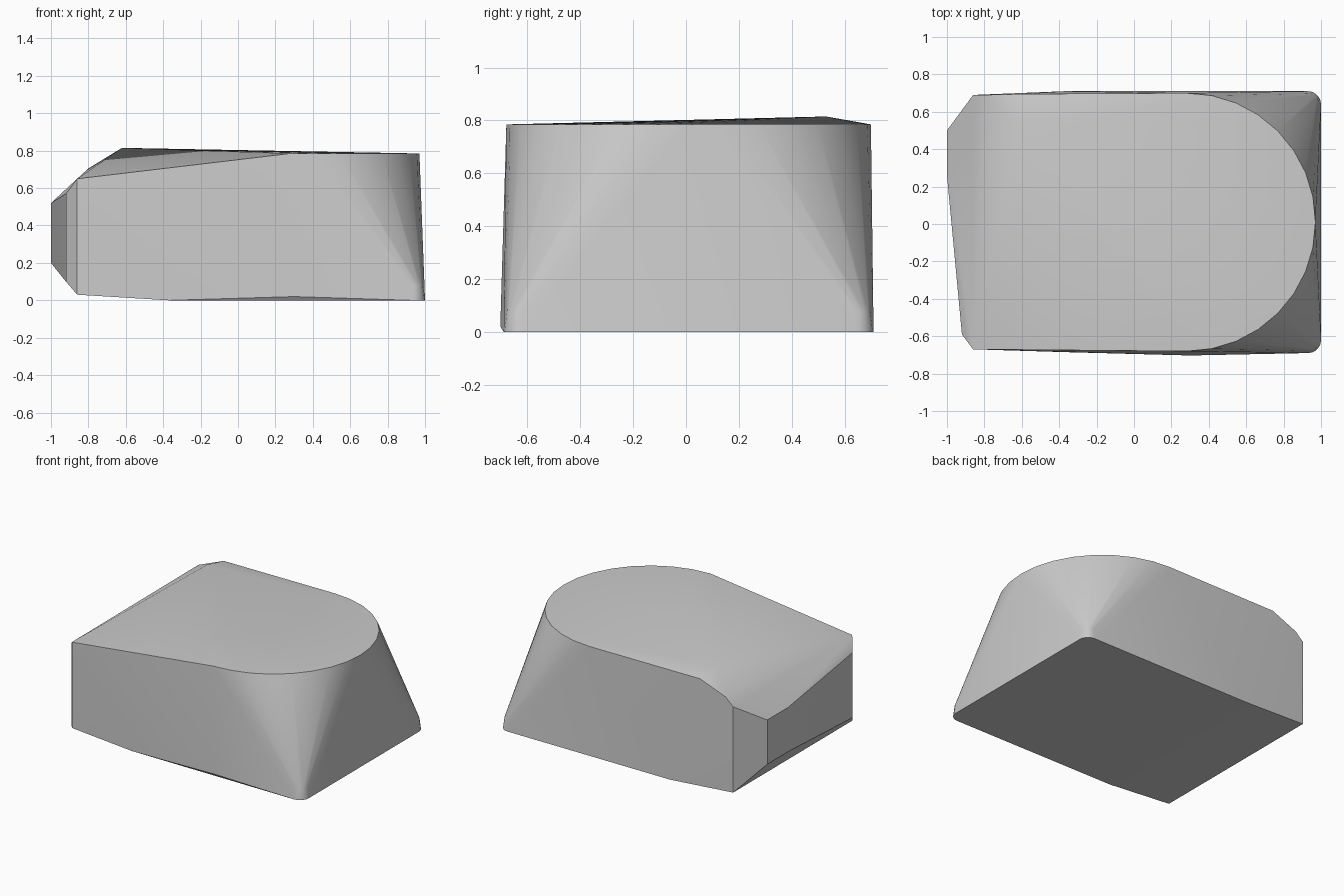
import bpy, bmesh, math

cube = bpy.data.objects.get("Cube")
if cube:
    bpy.data.objects.remove(cube)

grey = bpy.data.materials.new("stone grey")
grey.use_nodes = True
colour = (0.6, 0.6, 0.6, 1)
grey.diffuse_color = colour
grey.node_tree.nodes["Principled BSDF"].inputs["Base Color"].default_value = colour


def arc(cx, cy, radius, start, end, steps, z):
    """Points along a horizontal arc, angles in degrees."""
    angles = [math.radians(start + (end - start) * i / steps) for i in range(steps + 1)]
    return [(cx + radius * math.cos(a), cy + radius * math.sin(a), z) for a in angles]


# Round end of the top rim
points = arc(0.28, 0.01, 0.69, -90, 90, 16, 0.785)

# Rounded bottom corners under the round end
for z, radius in ((0, 0.07), (0.08, 0.06)):
    points += arc(0.93, -0.62, radius, -90, 0, 5, z)
    points += arc(0.93, 0.64, radius, 0, 90, 5, z)

# Raised back of the top and its sloping rim
points += [(-0.62, 0.53, 0.815), (-0.6, 0.695, 0.785), (-0.8, 0.69, 0.705)]

# Vertical corner edges of the wedge end
for x, y, low, high in ((-0.86, -0.67, 0.03, 0.65), (-0.92, -0.59, 0.1, 0.57),
                        (-1, 0.26, 0.2, 0.52), (-1, 0.5, 0.2, 0.52),
                        (-0.86, 0.69, 0.03, 0.65)):
    points += [(x, y, low), (x, y, high)]

# Long bottom edges
points += [(-0.37, -0.685, 0), (-0.37, 0.71, 0), (0.3, -0.703, 0.02)]

# Wrap the outline points in one convex body
bm = bmesh.new()
verts = [bm.verts.new(p) for p in points]
hull = bmesh.ops.convex_hull(bm, input=verts)
loose = {v for v in hull["geom_interior"] + hull["geom_unused"]
         if isinstance(v, bmesh.types.BMVert) and not v.link_faces}
bmesh.ops.delete(bm, geom=list(loose), context="VERTS")
bmesh.ops.recalc_face_normals(bm, faces=bm.faces)
mesh = bpy.data.meshes.new("wedge_block")
bm.to_mesh(mesh)
bm.free()
mesh.materials.append(grey)

block = bpy.data.objects.new("wedge_block", mesh)
bpy.context.collection.objects.link(block)
bpy.context.view_layer.objects.active = block
block.select_set(True)
bpy.ops.object.shade_smooth_by_angle(angle=math.radians(30))
